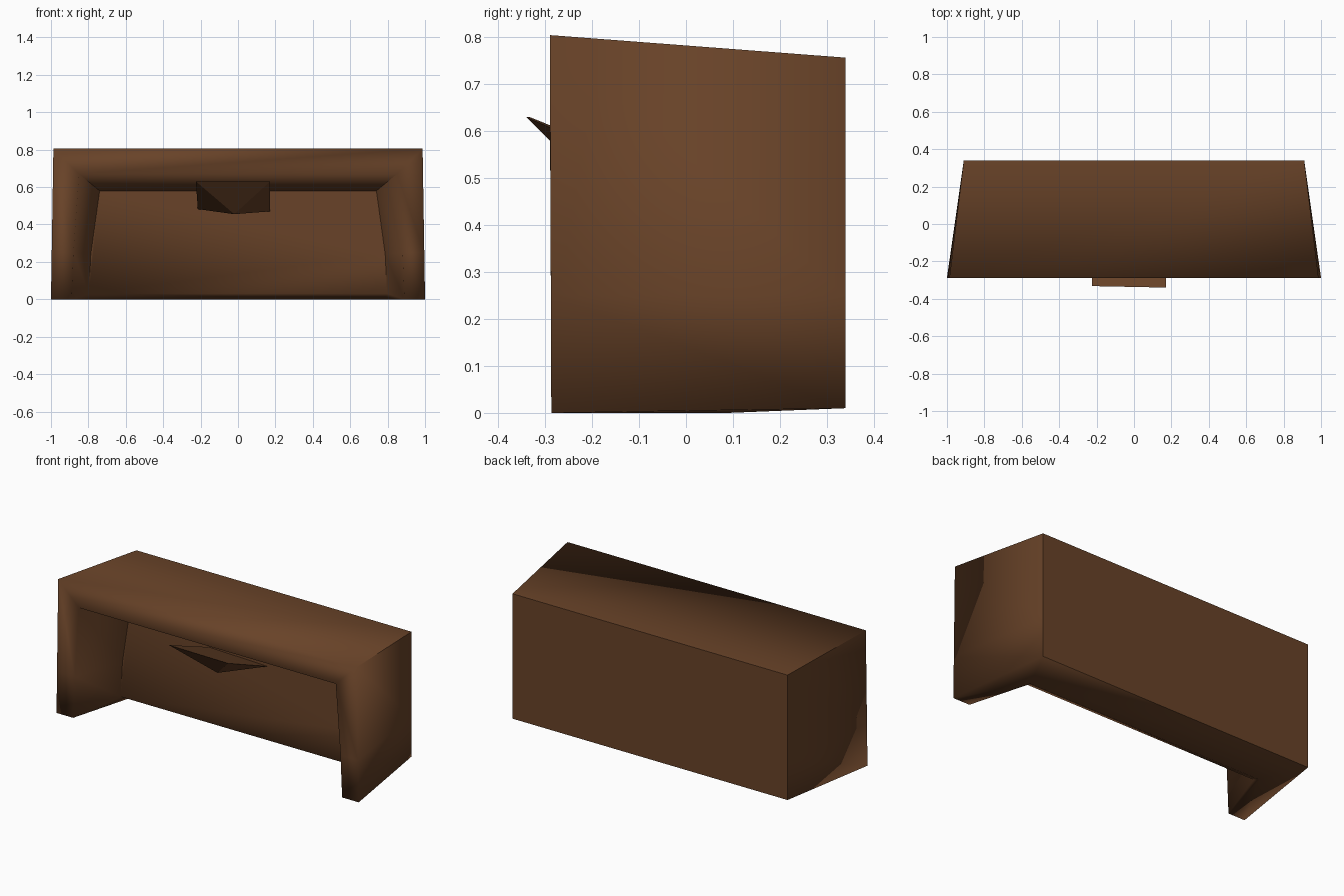
import bpy, bmesh

if "Cube" in bpy.data.objects:
    bpy.data.objects.remove(bpy.data.objects["Cube"])

wood = bpy.data.materials.new("dark_brown_wood")
wood.diffuse_color = (0.138, 0.055, 0.021, 1)
wood.use_nodes = True
wood.node_tree.nodes["Principled BSDF"].inputs["Base Color"].default_value = wood.diffuse_color


def finish(bm, name):
    bmesh.ops.recalc_face_normals(bm, faces=bm.faces[:])
    me = bpy.data.meshes.new(name)
    bm.to_mesh(me)
    bm.free()
    me.materials.append(wood)
    ob = bpy.data.objects.new(name, me)
    bpy.context.collection.objects.link(ob)
    return ob


# desk shell: arch-shaped rings, each given as its right half (foot, middle, top)
halves = [
    [(.91, .34, .01), (.91, .34, .25), (.91, .34, .757)],         # back outline
    [(1.0, -.287, 0), (.996, -.288, .25), (.987, -.29, .805)],    # front outer edge
    [(.89, -.287, 0), (.88, -.288, .25), (.85, -.29, .67)],       # front inner edge
    [(.797, .03, .03), (.787, .032, .24), (.74, .04, .58)],       # recessed panel
]
bm = bmesh.new()
rings = []
for half in halves:
    pts = half + [(-x, y, z) for x, y, z in reversed(half)]
    rings.append([bm.verts.new(p) for p in pts])
back, outer, inner, panel = rings
for a, b in zip(rings, rings[1:]):
    for i in range(5):
        bm.faces.new((a[i], a[i + 1], b[i + 1], b[i]))
bm.faces.new(back)
bm.faces.new(panel)

# underside: panel bevel, base of the body and feet
low = {0: bm.verts.new((.785, .09, 0)), 5: bm.verts.new((-.785, .09, 0))}
bm.faces.new((panel[0], panel[5], low[5], low[0]))
bm.faces.new((low[0], low[5], back[5], back[0]))
for k in (0, 5):
    bm.faces.new((inner[k], panel[k], low[k]))
    bm.faces.new((outer[k], inner[k], low[k], back[k]))

# smooth shading with creases round the back, the panel and the upper corners
for f in bm.faces:
    f.smooth = True


def crease(a, b):
    e = bm.edges.get((a, b))
    if e:
        e.smooth = False


for i in range(6):
    crease(back[i], back[(i + 1) % 6])
for i in range(5):
    crease(panel[i], panel[i + 1])
for k in (2, 3):
    crease(back[k], outer[k])
    crease(inner[k], panel[k])
finish(bm, "desk_body")

# tilted tray under the top: sloping plate with a shallow keel point below
bm = bmesh.new()
plate = [bm.verts.new(p) for p in ((-.225, -.332, .63), (.172, -.34, .63),
                                   (.172, .032, .47), (-.215, .032, .482))]
keel = bm.verts.new((-.02, -.165, .455))
bm.faces.new(plate)
for i in range(4):
    bm.faces.new((plate[i], plate[(i + 1) % 4], keel))
finish(bm, "tilted_tray")
